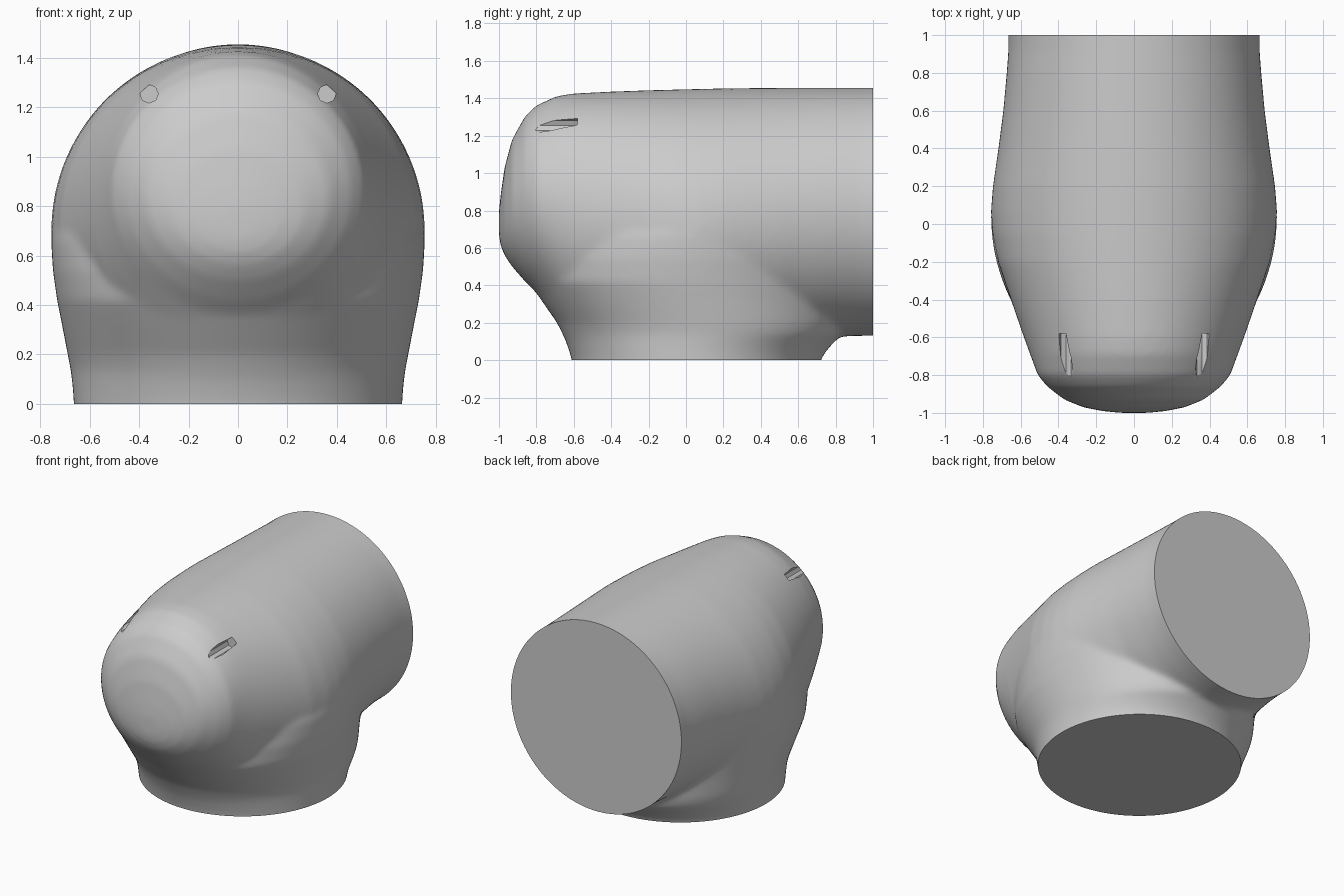
import bpy, bmesh, math
from mathutils import Vector

if "Cube" in bpy.data.objects:
    bpy.data.objects.remove(bpy.data.objects["Cube"])


def loft(name, rings, place, sides=96):
    """Closed loft of elliptical rings; place(ring, cos, sin) gives a point."""
    bm = bmesh.new()
    loops = []
    for ring in rings:
        loops.append([bm.verts.new(place(ring, math.cos(a), math.sin(a)))
                      for a in (2 * math.pi * i / sides for i in range(sides))])
    for a, b in zip(loops, loops[1:]):
        for i in range(sides):
            j = (i + 1) % sides
            bm.faces.new((a[i], a[j], b[j], b[i]))
    bm.faces.new(loops[0])
    bm.faces.new(loops[-1])
    bmesh.ops.recalc_face_normals(bm, faces=bm.faces)
    me = bpy.data.meshes.new(name)
    bm.to_mesh(me)
    bm.free()
    ob = bpy.data.objects.new(name, me)
    bpy.context.collection.objects.link(ob)
    return ob


def apply(ob, kind, **settings):
    mod = ob.modifiers.new(kind.lower(), kind)
    for key, value in settings.items():
        setattr(mod, key, value)
    bpy.ops.object.select_all(action='DESELECT')
    bpy.context.view_layer.objects.active = ob
    ob.select_set(True)
    bpy.ops.object.modifier_apply(modifier=mod.name)


# Horizontal barrel with rounded nose: y, bottom z, top z, half width
barrel = [(-1.0, .66, .80, .07), (-.99, .61, .89, .17), (-.97, .56, 1.03, .27),
          (-.93, .50, 1.18, .37), (-.86, .42, 1.305, .46), (-.80, .36, 1.362, .51),
          (-.69, .22, 1.412, .55), (-.60, .14, 1.426, .583), (-.40, .06, 1.436, .652),
          (-.20, .0, 1.443, .72), (-.05, -.04, 1.447, .75), (.07, -.05, 1.45, .757),
          (.20, 0, 1.453, .747), (.40, .05, 1.455, .718), (.60, .10, 1.456, .692),
          (.80, .125, 1.456, .674), (.92, .13, 1.456, .665), (1.2, .13, 1.456, .665)]
elbow = loft("elbow_body", barrel, lambda r, c, s: (
    r[3] * c, r[0], (r[1] + r[2]) / 2 + (r[2] - r[1]) / 2 * s))

# Vertical neck with flared back: z, front y, back y, half width
neck = [(-.2, -.59, .68, .655), (0, -.61, .72, .665), (.05, -.625, .75, .668),
        (.10, -.642, .795, .673), (.14, -.66, .84, .678), (.20, -.69, .86, .69),
        (.33, -.78, .87, .715), (.42, -.84, .88, .733), (.54, -.84, .88, .75),
        (.66, -.80, .86, .757), (.80, -.68, .8, .74), (1.0, -.4, .5, .5)]
stem = loft("neck_helper", neck, lambda r, c, s: (
    r[3] * c, (r[1] + r[2]) / 2 + (r[2] - r[1]) / 2 * s, r[0]))

# Blend both tubes into one smooth skin
apply(elbow, 'BOOLEAN', object=stem, operation='UNION', solver='EXACT')
bpy.data.objects.remove(stem)
apply(elbow, 'REMESH', mode='VOXEL', voxel_size=.018)
apply(elbow, 'SMOOTH', factor=.5, iterations=10)

# Flat end faces at the base and the back
bm = bmesh.new()
bm.from_mesh(elbow.data)
for point, normal in (((0, 0, 0), (0, 0, -1)), ((0, 1, 0), (0, 1, 0))):
    cut = bmesh.ops.bisect_plane(bm, geom=bm.verts[:] + bm.edges[:] + bm.faces[:],
                                 dist=1e-5, plane_co=Vector(point),
                                 plane_no=Vector(normal), clear_outer=True)
    bmesh.ops.holes_fill(bm, edges=[e for e in bm.edges if e.is_boundary], sides=0)
bmesh.ops.recalc_face_normals(bm, faces=bm.faces)
bm.to_mesh(elbow.data)
bm.free()

# Two small octagonal holes above the nose
for side in (-1, 1):
    drill = loft("hole_cutter", [-1.1, -.58], lambda y, c, s: (
        side * .36 + .037 * c, y, 1.255 + .037 * s), sides=8)
    apply(elbow, 'BOOLEAN', object=drill, operation='DIFFERENCE', solver='EXACT')
    bpy.data.objects.remove(drill)

bpy.ops.object.select_all(action='DESELECT')
bpy.context.view_layer.objects.active = elbow
elbow.select_set(True)
bpy.ops.object.shade_smooth_by_angle(angle=math.radians(35))
